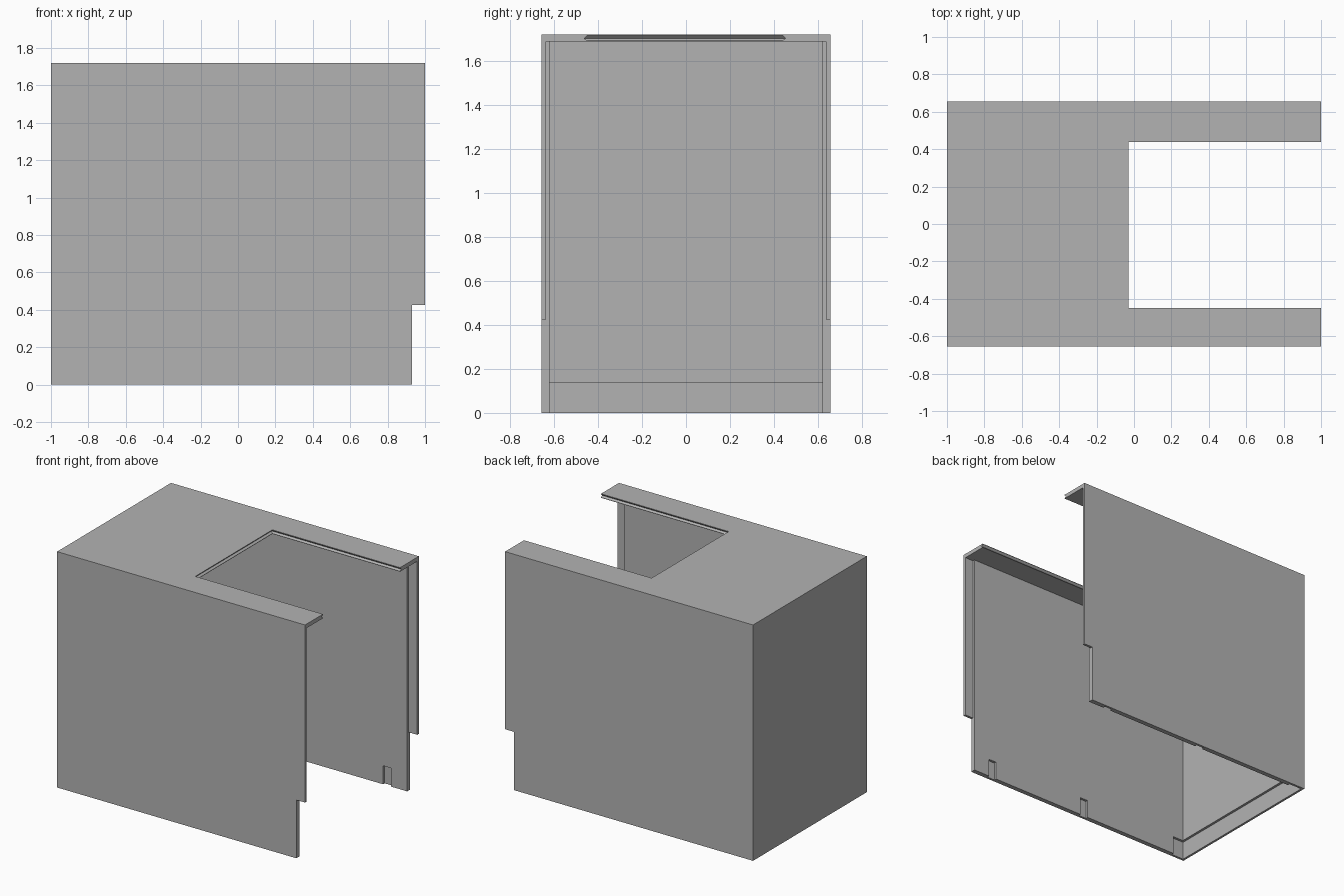
import bpy
import bmesh

old = bpy.data.objects.get("Cube")
if old:
    bpy.data.objects.remove(old, do_unlink=True)

HALF_Y, TOP, WALL = 0.656, 1.72, 0.035
INNER_Y = HALF_Y - WALL
FAR = 1.2  # cutters run past the open end

grey = bpy.data.materials.new("plain grey")
grey.use_nodes = True
grey.diffuse_color = (0.45, 0.45, 0.45, 1)
grey.node_tree.nodes["Principled BSDF"].inputs["Base Color"].default_value = (0.45, 0.45, 0.45, 1)


def loft(name, rings):
    """Solid through stacked rectangles given as (x0, x1, y0, y1, z)."""
    bm = bmesh.new()
    loops = [[bm.verts.new(p) for p in ((a, c, z), (b, c, z), (b, d, z), (a, d, z))]
             for a, b, c, d, z in rings]
    bm.faces.new(loops[0][::-1])
    bm.faces.new(loops[-1])
    for low, high in zip(loops, loops[1:]):
        for i in range(4):
            j = (i + 1) % 4
            bm.faces.new((low[i], low[j], high[j], high[i]))
    bmesh.ops.recalc_face_normals(bm, faces=bm.faces)
    mesh = bpy.data.meshes.new(name)
    bm.to_mesh(mesh)
    bm.free()
    mesh.materials.append(grey)
    obj = bpy.data.objects.new(name, mesh)
    bpy.context.collection.objects.link(obj)
    return obj


def box(name, x0, x1, y0, y1, z0, z1):
    return loft(name, [(x0, x1, y0, y1, z0), (x0, x1, y0, y1, z1)])


def cut(body, cutter):
    cutter.hide_render = True
    mod = body.modifiers.new("cut", 'BOOLEAN')
    mod.operation = 'DIFFERENCE'
    mod.solver = 'EXACT'
    mod.object = cutter
    bpy.context.view_layer.objects.active = body
    bpy.ops.object.modifier_apply(modifier=mod.name)
    bpy.data.objects.remove(cutter, do_unlink=True)


# Outer block, hollowed through the bottom and the open end
shell = box("cover_shell", -1, 1, -HALF_Y, HALF_Y, 0, TOP)
cut(shell, box("hollow", -1 + WALL, FAR, -INNER_Y, INNER_Y, -0.2, TOP - 0.03))

# Thinned upper side flanges at the open end, and the step beneath them
cut(shell, box("flange_rebate", 0.93, FAR, -0.637, 0.637, 0.2, TOP - 0.03))
cut(shell, box("lower_step", 0.93, FAR, -1, 1, -0.2, 0.425))

# Top opening with a V-shaped slide groove around its edge
rings = [(-0.03 - d, FAR, -0.449 - d, 0.439 + d, z)
         for z, d in ((1.5, 0), (1.693, 0), (1.703, 0.014), (1.717, 0), (1.9, 0))]
cut(shell, loft("top_opening", rings))

# Shallow clip recesses along the bottom inside edges
NOTCH_Y = INNER_Y + 0.018
for x0, x1 in ((0.735, 0.80), (-0.10, -0.035), (-0.983, -0.88)):
    cut(shell, box("clip_recess", x0, x1, -NOTCH_Y, NOTCH_Y, -0.2, 0.135))
